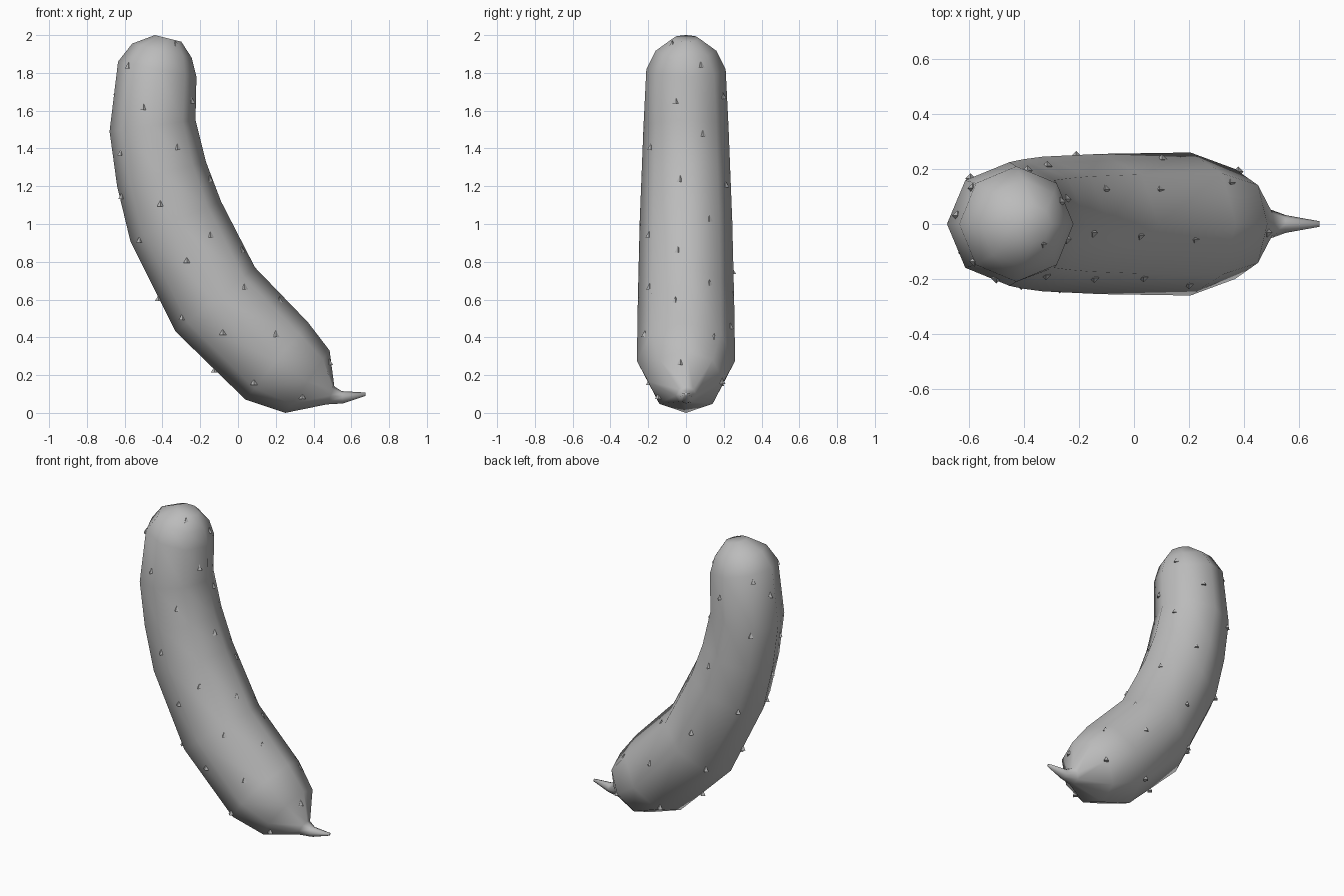
import bpy, bmesh, math
from mathutils import Vector
from mathutils.bvhtree import BVHTree

cube = bpy.data.objects.get("Cube")
if cube:
    bpy.data.objects.remove(cube, do_unlink=True)

SIDES = 8


def make_material(name, value):
    mat = bpy.data.materials.new(name)
    mat.use_nodes = True
    color = (value, value, value, 1)
    mat.diffuse_color = color
    mat.node_tree.nodes["Principled BSDF"].inputs["Base Color"].default_value = color
    return mat


def finish(bm, name, mat, smooth):
    bmesh.ops.recalc_face_normals(bm, faces=bm.faces)
    for face in bm.faces:
        face.smooth = smooth
    mesh = bpy.data.meshes.new(name)
    bm.to_mesh(mesh)
    obj = bpy.data.objects.new(name, mesh)
    bpy.context.scene.collection.objects.link(obj)
    mesh.materials.append(mat)
    return obj


def loft(rings):
    """Skin elliptical rings given as outer x, z, inner x, z and y radius."""
    bm = bmesh.new()
    previous = None
    for outer_x, outer_z, inner_x, inner_z, radius_y in rings:
        outer = Vector((outer_x, 0, outer_z))
        inner = Vector((inner_x, 0, inner_z))
        center, half = (outer + inner) / 2, (inner - outer) / 2
        ring = []
        for i in range(SIDES):
            a = math.tau * i / SIDES
            side = Vector((0, radius_y * math.sin(a), 0))
            ring.append(bm.verts.new(center + half * math.cos(a) + side))
        if previous:
            for i in range(SIDES):
                j = (i + 1) % SIDES
                bm.faces.new((previous[i], previous[j], ring[j], ring[i]))
        else:
            bm.faces.new(ring)
        previous = ring
    bm.faces.new(previous)
    return bm


grey = make_material("plain grey", 0.5)

# Curved body running from the domed top down into the pointed stem
body_rings = [
    (-.44, 2, -.30, 1.965, .07),
    (-.56, 1.955, -.245, 1.88, .16),
    (-.635, 1.86, -.22, 1.78, .21),
    (-.68, 1.49, -.225, 1.55, .225),
    (-.64, 1.2, -.17, 1.33, .235),
    (-.57, .91, -.09, 1.12, .245),
    (-.33, .43, .09, .77, .255),
    (.04, .07, .37, .48, .26),
    (.25, 0, .485, .33, .2),
    (.47, .045, .51, .14, .055),
    (.555, .05, .55, .115, .032),
    (.675, .09, .675, .108, .01),
]
body_bm = loft(body_rings)
surface = BVHTree.FromBMesh(body_bm)
finish(body_bm, "body", grey, True)

# Spike positions, as sideways and upward offsets for each facing direction
front_spots = [
    (-.33, 1.955), (-.58, 1.84), (-.245, 1.655), (-.5, 1.62), (-.32, 1.41),
    (-.62, 1.38), (-.15, 1.24), (-.41, 1.11), (-.145, .945), (-.52, .92),
    (.02, .865), (-.27, .81), (.035, .67), (.22, .6), (-.295, .51),
    (-.08, .43), (.2, .42), (.085, .165), (.34, .09)]
right_spots = [
    (.08, 1.845), (.195, 1.68), (.09, 1.48), (.21, 1.21), (.125, 1.03),
    (.125, .69), (.15, .405), (.235, .46), (.19, .17), (-.03, .27)]
left_spots = [(-.03, 1.7), (.03, 1.15), (0, .61), (0, .23)]
back_spots = [
    (.49, 1.63), (.39, 1.47), (.21, 1.36), (.54, 1.36), (.375, 1.14),
    (.145, .94), (.46, .87), (.3, .68), (.02, .555), (.11, .33),
    (-.2, .355), (-.16, .1), (.36, .45), (.51, .755)]


def facing(azimuth, elevation):
    """Right, up and outward axes for a facing direction in degrees."""
    a, e = math.radians(azimuth), math.radians(elevation)
    right = Vector((math.cos(a), math.sin(a), 0))
    flat = Vector((math.sin(a), -math.cos(a), 0))
    up = Vector((0, 0, math.cos(e))) - flat * math.sin(e)
    return right, up, right.cross(up)


# Small four-sided spikes standing on the skin, never crowding each other
spike_bm = bmesh.new()
placed = []
for spots, azimuth, elevation in (
        (front_spots, 0, 0), (right_spots, 90, 0),
        (left_spots, 270, 0), (back_spots, 217, 24)):
    right, up, outward = facing(azimuth, elevation)
    for across, height in spots:
        start = right * across + up * height + outward * 5
        point, normal, index, distance = surface.ray_cast(start, -outward)
        if point is None or any((point - p).length < .12 for p in placed):
            continue
        placed.append(point)
        if normal.dot(outward) < 0:
            normal = -normal
        cone = bmesh.ops.create_cone(
            spike_bm, cap_ends=True, segments=4,
            radius1=.019, radius2=0, depth=.034)
        turn = normal.to_track_quat('Z', 'Y').to_matrix()
        for vert in cone["verts"]:
            vert.co = turn @ vert.co + point + normal * .012
bmesh.ops.remove_doubles(spike_bm, verts=spike_bm.verts, dist=.0005)
finish(spike_bm, "skin_spikes", grey, False)
